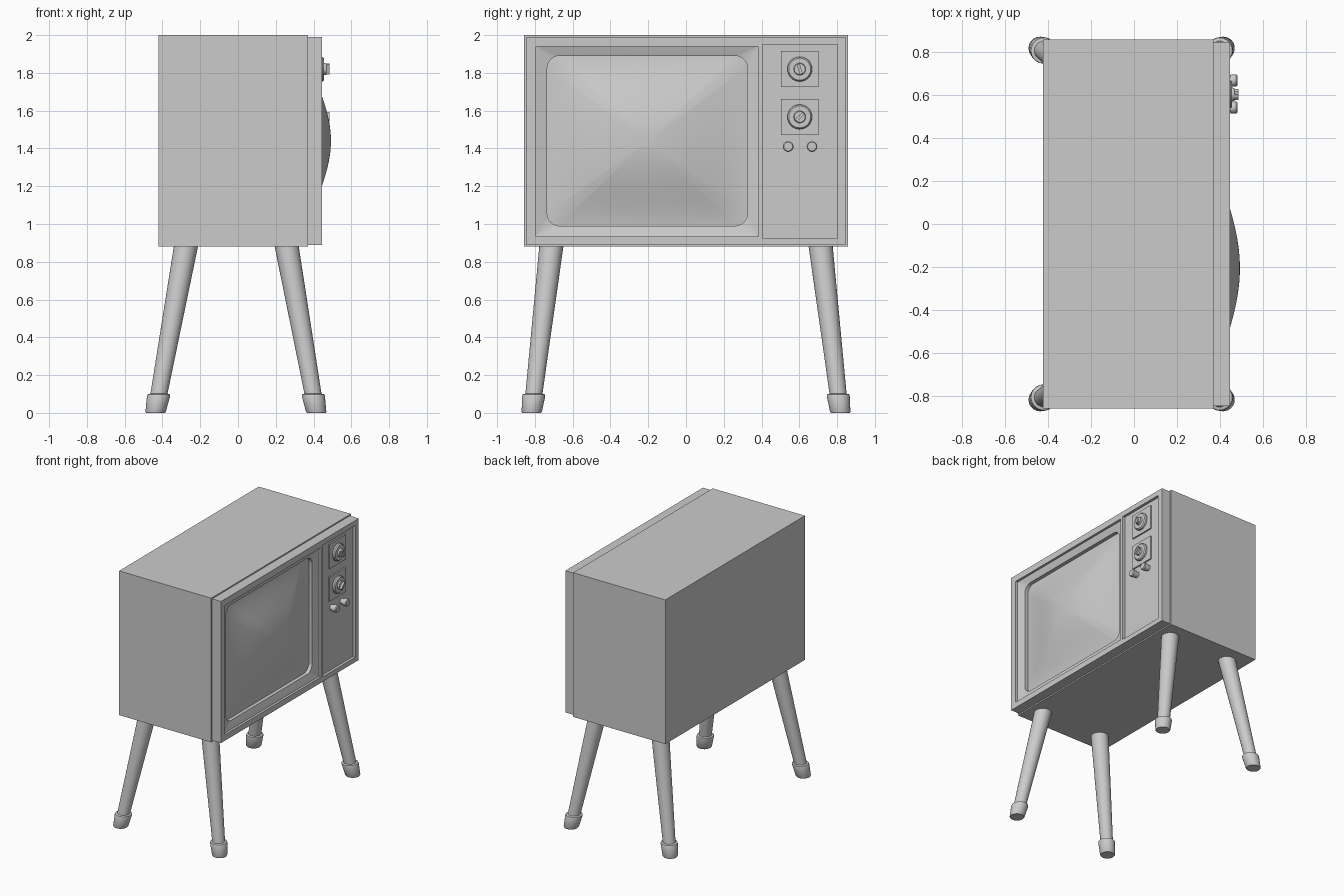
import bpy, bmesh, math
from mathutils import Matrix, Vector

if "Cube" in bpy.data.objects:
    bpy.data.objects.remove(bpy.data.objects["Cube"])


def finish(name, bm, smooth=True):
    bmesh.ops.recalc_face_normals(bm, faces=bm.faces)
    me = bpy.data.meshes.new(name)
    bm.to_mesh(me)
    bm.free()
    ob = bpy.data.objects.new(name, me)
    bpy.context.collection.objects.link(ob)
    if smooth:
        bpy.ops.object.select_all(action='DESELECT')
        bpy.context.view_layer.objects.active = ob
        ob.select_set(True)
        bpy.ops.object.shade_smooth_by_angle(angle=math.radians(35))
    return ob


def box(name, x, y, z, angle=0):
    bm = bmesh.new()
    size = (x[1] - x[0], y[1] - y[0], z[1] - z[0])
    centre = Vector((sum(x) / 2, sum(y) / 2, sum(z) / 2))
    m = Matrix.Translation(centre) @ Matrix.Rotation(angle, 4, 'X') @ Matrix.Diagonal((*size, 1))
    bmesh.ops.create_cube(bm, size=1, matrix=m)
    return finish(name, bm, False)


def loft(name, rings, cap_start=True, cap_end=True):
    bm = bmesh.new()
    vs = [[bm.verts.new(p) for p in r] for r in rings]
    n = len(vs[0])
    for a, b in zip(vs, vs[1:]):
        for i in range(n):
            j = (i + 1) % n
            bm.faces.new((a[i], a[j], b[j], b[i]))
    if cap_start:
        bm.faces.new(vs[0])
    if cap_end:
        bm.faces.new(vs[-1])
    return finish(name, bm)


def knob(name, y, z, profile, n=28):
    """Round part turned about the x direction; profile is (x, radius)."""
    angs = [2 * math.pi * i / n for i in range(n)]
    return loft(name, [[(x, y + r * math.cos(a), z + r * math.sin(a)) for a in angs]
                       for x, r in profile])


def leg_part(name, foot, top, profile, n=28):
    """Splayed round part with level ends; profile is (z, radius)."""
    rings = []
    for z, r in profile:
        t = z / 0.88
        cx, cy = (foot[k] + (top[k] - foot[k]) * t for k in (0, 1))
        rings.append([(cx + r * math.cos(2 * math.pi * i / n),
                       cy + r * math.sin(2 * math.pi * i / n), z) for i in range(n)])
    return loft(name, rings)


def round_rect(y, z, r, n=8):
    """Rounded rectangle outline as (y, z) points."""
    pts = []
    for k, (cy, cz) in enumerate(((y[1] - r, z[1] - r), (y[0] + r, z[1] - r),
                                  (y[0] + r, z[0] + r), (y[1] - r, z[0] + r))):
        for i in range(n + 1):
            a = math.pi / 2 * (k + i / n)
            pts.append((cy + r * math.cos(a), cz + r * math.sin(a)))
    return pts


# Cabinet and the slightly smaller front frame
box("cabinet", (-0.422, 0.37), (-0.857, 0.857), (0.88, 2.0))
frame = box("front_frame", (0.37, 0.446), (-0.845, 0.845), (0.89, 1.99))

# Recesses for the screen and the control panel
for name, x0, y, z in (("screen_cutter", 0.375, (-0.795, 0.38), (0.935, 1.94)),
                       ("panel_cutter", 0.425, (0.405, 0.803), (0.927, 1.95))):
    cutter = box(name, (x0, 0.6), y, z)
    cutter.hide_render = True
    cutter.hide_set(True)
    mod = frame.modifiers.new(name, 'BOOLEAN')
    mod.operation = 'DIFFERENCE'
    mod.solver = 'EXACT'
    mod.object = cutter

# Sloped bezel running from the square recess to the rounded screen
SY, SZ = (-0.735, 0.325), (0.99, 1.89)
outer = round_rect((-0.795, 0.38), (0.935, 1.94), 0.001)
inner = round_rect(SY, SZ, 0.065)
loft("screen_bezel", [[(0.428, *p) for p in outer], [(0.41, *p) for p in inner],
                      [(0.376, *p) for p in inner]], False, False)

# Bulging picture tube
cy, cz = sum(SY) / 2, sum(SZ) / 2
hy, hz = (SY[1] - SY[0]) / 2, (SZ[1] - SZ[0]) / 2
rings = [[(0.376, *p) for p in inner]]
for k in range(20, 0, -1):
    ring = []
    for y, z in inner:
        u, v = (y - cy) / hy * k / 20, (z - cz) / hz * k / 20
        ring.append((0.382 + 0.11 * (1 - u * u) * (1 - v * v), cy + u * hy, cz + v * hz))
    rings.append(ring)
loft("screen", rings, False, True)

# Tuning dials: square plate, stepped dial and grip bar
for i, (z, angle) in enumerate(((1.82, 0.3), (1.567, -0.8))):
    box(f"dial_plate_{i}", (0.42, 0.436), (0.502, 0.702), (z - 0.095, z + 0.095))
    knob(f"dial_{i}", 0.602, z, [(0.43, 0.066), (0.448, 0.065), (0.456, 0.058),
                                 (0.456, 0.032), (0.468, 0.029)])
    box(f"dial_grip_{i}", (0.46, 0.485), (0.594, 0.61), (z - 0.028, z + 0.028), angle)

# Small push knobs
for i, y in enumerate((0.541, 0.667)):
    knob(f"small_knob_{i}", y, 1.41, [(0.42, 0.022), (0.448, 0.022), (0.448, 0.028),
                                      (0.474, 0.028), (0.48, 0.023)])

# Splayed tapered legs with wider feet
for side, s in (("left", -1), ("right", 1)):
    for end, fx, tx in (("screen_side", 0.415, 0.258), ("back_side", -0.437, -0.276)):
        foot, top = (fx, s * 0.817), (tx, s * 0.713)
        leg_part(f"{end}_{side}_leg", foot, top, [(0.05, 0.044), (0.885, 0.064)])
        leg_part(f"{end}_{side}_foot", foot, top,
                 [(0.0, 0.05), (0.006, 0.054), (0.088, 0.061), (0.098, 0.059), (0.102, 0.046)])
